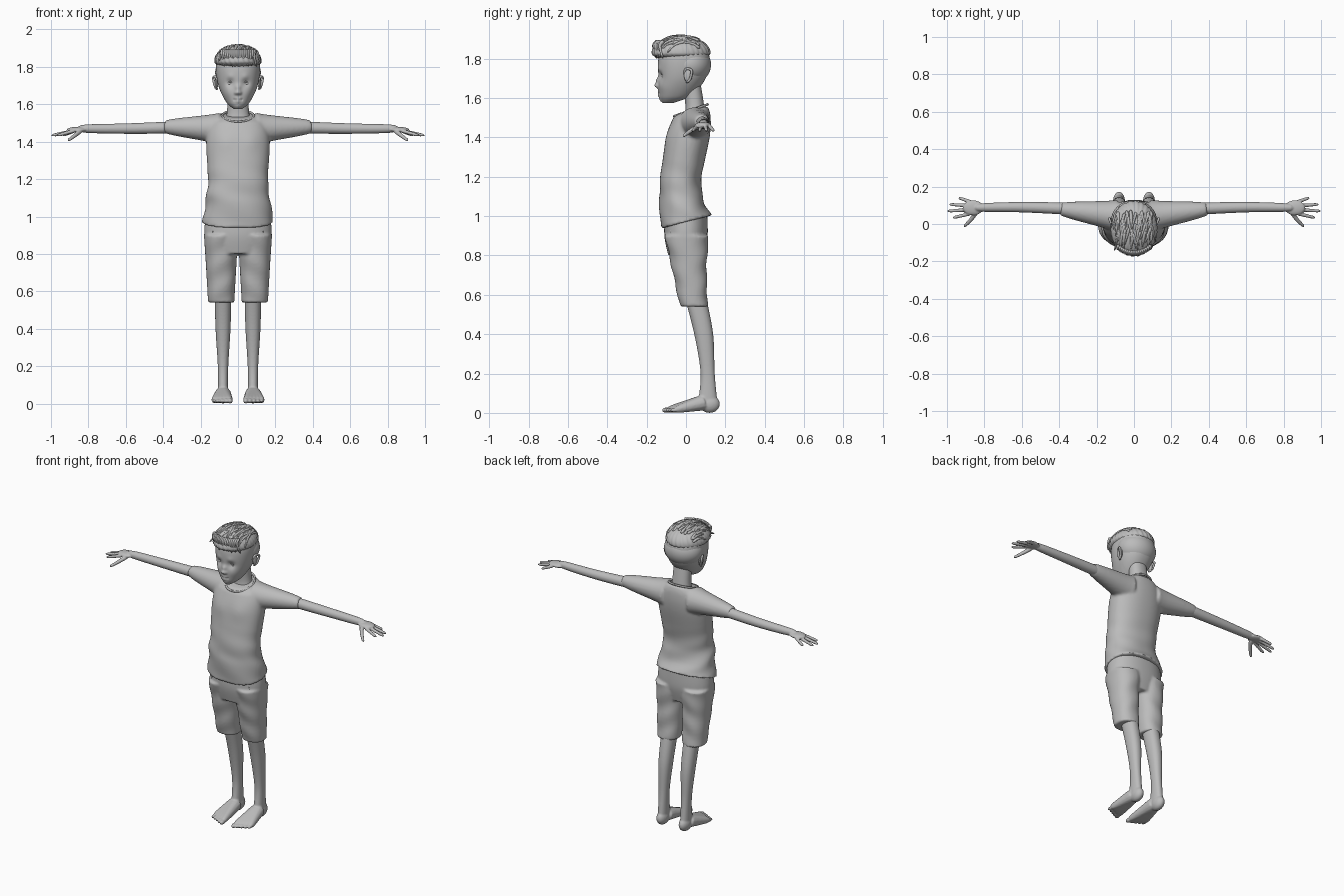
import bpy, bmesh, math, random
from mathutils import Vector, Matrix

random.seed(4)
if "Cube" in bpy.data.objects:
    bpy.data.objects.remove(bpy.data.objects["Cube"], do_unlink=True)

clay = bpy.data.materials.new("plain_grey")
clay.use_nodes = True
grey = (.5, .5, .5, 1)
clay.diffuse_color = grey
clay.node_tree.nodes["Principled BSDF"].inputs["Base Color"].default_value = grey
SIDES = {"left": 1, "right": -1}


def clamp(value):
    return max(0, min(1, value))


def spline(keys, steps):
    """Smooth curve through tuples of numbers."""
    points = []
    last = len(keys) - 1
    for i in range(last):
        near = [keys[max(0, min(last, j))] for j in range(i - 1, i + 3)]
        for s in range(steps):
            t = s / steps
            points.append([b + t / 2 * (c - a + t * (2 * a - 5 * b + 4 * c - d + t * (3 * (b - c) + d - a)))
                           for a, b, c, d in zip(*near)])
    return points + [list(keys[-1])]


def skin(bm, rings):
    """Bridge rings of points and close both ends."""
    loops = [[bm.verts.new(point) for point in ring] for ring in rings]
    for low, high in zip(loops, loops[1:]):
        for i in range(len(low)):
            bm.faces.new((low[i - 1], low[i], high[i], high[i - 1]))
    bm.faces.new(loops[0])
    bm.faces.new(loops[-1])
    return [vert for loop in loops for vert in loop]


def soft_square(value):
    return math.copysign(abs(value) ** .9, value)


def loft(bm, keys, x=0, count=64, steps=10):
    """Upright form through keys of height, half width, y centre and half depth."""
    turns = [math.tau * i / count for i in range(count)]
    return skin(bm, [[(x + width * soft_square(math.cos(a)), y + depth * soft_square(math.sin(a)), z)
                      for a in turns] for z, width, y, depth in spline(keys, steps)])


def tube(bm, points, start_radius, end_radius, side=1, blunt=False, count=12, steps=8):
    """Tapering tube along a path, with round or blunt ends."""
    path = [Vector((x * side, y, z)) for x, y, z in spline(points, steps)]
    last = len(path) - 1
    rings = []
    for i, centre in enumerate(path):
        t = i / last
        radius = start_radius + (end_radius - start_radius) * t
        if not blunt:
            radius *= math.sqrt(max(.1, 1 - (2 * t - 1) ** 8))
        along = path[min(i + 1, last)] - path[max(i - 1, 0)]
        across = along.cross(Vector((1, -1, 1))).normalized()
        up = across.cross(along).normalized()
        turns = [math.tau * k / count for k in range(count)]
        rings.append([centre + radius * (across * math.cos(a) + up * math.sin(a)) for a in turns])
    skin(bm, rings)


def ball(bm, centre, scale, side=1):
    x, y, z = centre
    place = Matrix.LocRotScale(Vector((x * side, y, z)), None, Vector(scale))
    return bmesh.ops.create_uvsphere(bm, u_segments=96, v_segments=48, radius=1, matrix=place)["verts"]


def push(verts, x, z, radius, depth):
    """Soft sculpting stroke on the front, mirrored across the middle."""
    for vert in verts:
        if vert.co.y < 0:
            for centre in {x, -x}:
                distance = math.hypot(vert.co.x - centre, vert.co.z - z)
                vert.co.y += depth * math.exp(-(distance / radius) ** 2)


def finish(name, bm, voxel=None):
    """Make the object, blending its pieces together when a voxel size is given."""
    bmesh.ops.recalc_face_normals(bm, faces=bm.faces)
    mesh = bpy.data.meshes.new(name)
    bm.to_mesh(mesh)
    bm.free()
    for face in mesh.polygons:
        face.use_smooth = True
    mesh.materials.append(clay)
    part = bpy.data.objects.new(name, mesh)
    bpy.context.collection.objects.link(part)
    if voxel:
        blend = part.modifiers.new("blend", "REMESH")
        blend.mode, blend.voxel_size, blend.use_smooth_shade = "VOXEL", voxel, True
        soften = part.modifiers.new("soften", "SMOOTH")
        soften.factor, soften.iterations = .5, 4


# Shirt: torso and sleeves, with loose folds, sloping hem and open neck
bm = bmesh.new()
torso = loft(bm, [(.97, .19, 0, .13), (1.1, .17, -.025, .11), (1.2, .16, -.025, .105),
                  (1.4, .17, .01, .11), (1.5, .15, .03, .095), (1.54, .1, .035, .075)])
push(torso, .07, 1.4, .05, -.006)
for vert in torso:
    x, y, z = vert.co
    loose = .004 * clamp(6.5 - 5 * z)
    hem_slope = .35 * y * clamp(8.5 - 8 * z)
    neck_slope = .3 * (y - .03) * clamp(20 * z - 30)
    vert.co = (x + loose * math.sin(50 * z + 20 * y), y + loose * math.sin(40 * z + 15 * x),
               z + hem_slope + neck_slope)
for side in SIDES.values():
    tube(bm, [(.1, .045, 1.47), (.39, .08, 1.48)], .085, .034, side, blunt=True, count=32)
finish("shirt", bm, .008)

# Collar band around the neck opening
bm = bmesh.new()
for side in SIDES.values():
    arc = [math.pi * i / 8 for i in range(9)]
    tube(bm, [(.085 * math.sin(a), .025 - .085 * math.cos(a), 1.538 - .03 * math.cos(a)) for a in arc],
         .006, .006, side, blunt=True)
finish("collar", bm)

# Shorts: hips and two creased legs
bm = bmesh.new()
loft(bm, [(.8, .15, 0, .09), (.9, .18, 0, .11), (1.02, .17, 0, .107)])
for side in SIDES.values():
    trouser = loft(bm, [(.54, .07, .04, .07), (.75, .082, .015, .09), (.9, .092, .005, .112)], .09 * side)
    for vert in trouser:
        vert.co.y += .003 * math.sin(45 * vert.co.z + 25 * side * vert.co.x)
finish("shorts", bm, .007)

# Pocket seams
bm = bmesh.new()
for side in SIDES.values():
    tube(bm, [(.13, -.08, .93), (.155, -.06, .86)], .004, .003, side)
finish("pocket_seams", bm)

for label, side in SIDES.items():
    # Arm, palm, fingers and thumb
    bm = bmesh.new()
    tube(bm, [(.3, .08, 1.477), (.6, .09, 1.47), (.86, .087, 1.47)], .034, .022, side, count=24)
    ball(bm, (.86, .087, 1.464), (.055, .04, .015), side)
    for i in range(4):
        spread = 1.5 - i
        reach = 1 - .02 * (i - 1.75) ** 2
        tube(bm, [(.87, .087 + .02 * spread, 1.46), (reach, .087 + .036 * spread, 1.433)], .011, .008, side)
    tube(bm, [(.84, .07, 1.46), (.87, .025, 1.435), (.91, -.015, 1.405)], .014, .008, side)
    finish(label + "_arm", bm, .004)

    # Lower leg, heel, and a foot fanning out to the toes
    bm = bmesh.new()
    loft(bm, [(.6, .045, .045, .055), (.4, .04, .09, .048), (.2, .028, .11, .036), (.05, .028, .11, .05)],
         .08 * side)
    ball(bm, (.08, .12, .045), (.032, .052, .045), side)
    for i in range(5):
        toe = Vector((.042 + .022 * i, .01 * i - .1, .014))
        tube(bm, [(.08, .1, .055), toe], .045, .014, side)
        ball(bm, toe, (.014 - .001 * i, .022, .014 - .001 * i), side)
    finish(label + "_leg", bm, .005)

    # Ear with rim and lobe
    bm = bmesh.new()
    ball(bm, (.115, .01, 1.715), (.009, .02, .034), side)
    tube(bm, [(.11, -.01, 1.72), (.12, 0, 1.747), (.132, .028, 1.74), (.122, .02, 1.695), (.11, 0, 1.68)],
         .006, .007, side)
    finish(label + "_ear", bm)

    # Eye with upper lid
    bm = bmesh.new()
    ball(bm, (.042, -.112, 1.712), (.018, .012, .01), side)
    tube(bm, [(.023, -.12, 1.711), (.041, -.125, 1.721), (.06, -.112, 1.712)], .003, .003, side)
    finish(label + "_eye", bm)

# Neck
bm = bmesh.new()
loft(bm, [(1.46, .09, .035, .06), (1.55, .06, .045, .048), (1.7, .055, .025, .045)])
finish("neck", bm)

# Head with sculpted face
bm = bmesh.new()
head = loft(bm, [(1.574, .02, -.09, .025), (1.61, .062, -.055, .08), (1.7, .105, -.02, .12),
                 (1.8, .118, -.01, .13), (1.87, .1, -.01, .1), (1.9, .04, 0, .04)], count=160, steps=16)
strokes = {
    "eye_socket": (.042, 1.714, .022, .012),
    "brow": (.04, 1.747, .018, -.004),
    "nose_tip": (0, 1.664, .014, -.02),
    "nose_bridge": (0, 1.69, .015, -.012),
    "nostril": (.013, 1.66, .008, -.007),
    "upper_lip": (.009, 1.632, .009, -.005),
    "lower_lip": (0, 1.615, .011, -.007),
    "mouth_line": (.01, 1.624, .006, .004),
    "mouth_corner": (.021, 1.624, .005, .005),
    "chin": (0, 1.588, .016, -.006),
    "cheek": (.055, 1.66, .03, -.005),
}
for stroke in strokes.values():
    push(head, *stroke)
finish("head", bm)

# Short hair on the sides and back
bm = bmesh.new()
ball(bm, (0, .02, 1.77), (.122, .107, .1))
finish("side_hair", bm)

# Longer hair on top, combed into ridges, flatter below its widest line
CROWN, CROWN_SIZE = Vector((0, -.025, 1.83)), Vector((.125, .148, .085))
bm = bmesh.new()
for vert in ball(bm, CROWN, CROWN_SIZE):
    offset = vert.co - CROWN
    angle = math.atan2(offset.y, offset.x)
    offset *= 1 + .015 * math.sin(30 * angle + 60 * offset.z) * math.hypot(offset.x, offset.y) / CROWN_SIZE.x
    if offset.z < 0:
        offset.z *= .5
    vert.co = CROWN + offset
finish("top_hair", bm)


def on_crown(x, y):
    rise = 1 - (x / CROWN_SIZE.x) ** 2 - ((y - CROWN.y) / CROWN_SIZE.y) ** 2
    return x, y, CROWN.z + CROWN_SIZE.z * math.sqrt(max(0, rise))


# Loose locks combed forward, and a short fringe
bm = bmesh.new()
for i in range(60):
    x, y = random.uniform(-.095, .095), random.uniform(-.06, .075)
    drift = random.uniform(-.01, .01)
    tube(bm, [on_crown(x + drift * k, y - .03 * k) for k in range(4)], .01, .004, count=6, steps=4)
for i in range(18):
    x = .01 * i - .085
    y = 4.5 * x * x - .165
    sway = random.uniform(-.015, .015)
    tube(bm, [(x, y + .02, 1.89), (x, y, 1.865), (x + sway, y + .014, random.uniform(1.8, 1.82))],
         .011, .005, count=6, steps=5)
finish("hair_locks", bm)
